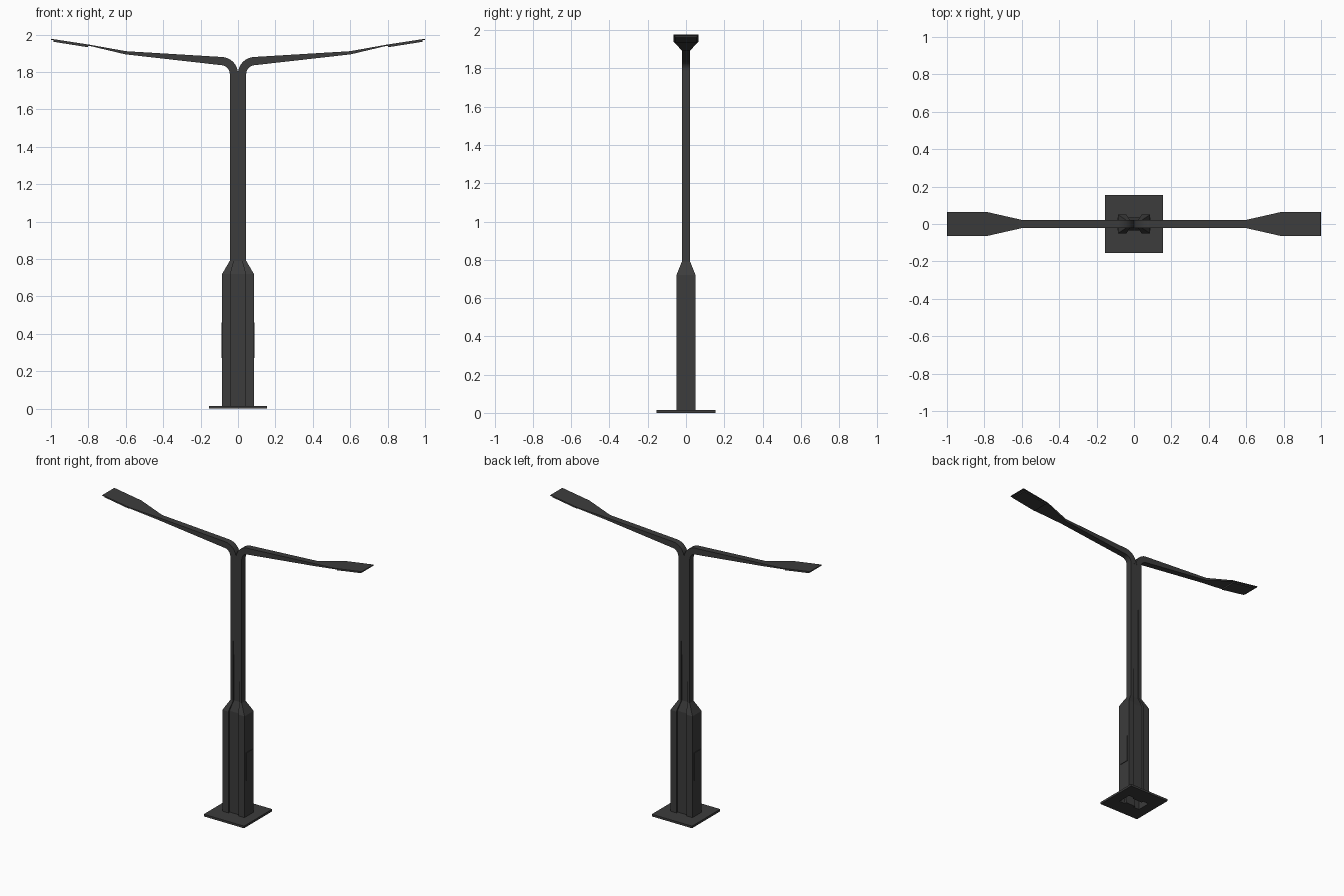
import bpy, bmesh, math

old = bpy.data.objects.get("Cube")
if old:
    bpy.data.objects.remove(old, do_unlink=True)

# One dark painted metal
COL = (0.045, 0.045, 0.045, 1)
metal = bpy.data.materials.new("dark_grey_metal")
metal.use_nodes = True
metal.diffuse_color = COL
metal.node_tree.nodes["Principled BSDF"].inputs["Base Color"].default_value = COL


def finish(name, bm, smooth=False):
    bmesh.ops.recalc_face_normals(bm, faces=bm.faces)
    mesh = bpy.data.meshes.new(name)
    bm.to_mesh(mesh)
    bm.free()
    mesh.materials.append(metal)
    ob = bpy.data.objects.new(name, mesh)
    bpy.context.collection.objects.link(ob)
    if smooth:
        bpy.ops.object.select_all(action='DESELECT')
        ob.select_set(True)
        bpy.context.view_layer.objects.active = ob
        bpy.ops.object.shade_smooth_by_angle(angle=math.radians(25))
    return ob


def loft(name, rings, cap_start=True, cap_end=True, smooth=False):
    """Skin a list of closed rings with equal point counts."""
    bm = bmesh.new()
    loops = [[bm.verts.new(p) for p in ring] for ring in rings]
    n = len(loops[0])
    for a, b in zip(loops, loops[1:]):
        for i in range(n):
            j = (i + 1) % n
            bm.faces.new((a[i], a[j], b[j], b[i]))
    if cap_start:
        bm.faces.new(loops[0])
    if cap_end:
        bm.faces.new(loops[-1])
    return finish(name, bm, smooth)


def h_ring(z, half_x, groove_x, half_y, web_y):
    """Post section with a groove down the front and the back."""
    quarter = [(half_x, half_y), (groove_x, half_y), (groove_x, web_y)]
    pts = quarter + [(-x, y) for x, y in reversed(quarter)]
    pts += [(-x, -y) for x, y in pts]
    return [(x, y, z) for x, y in pts]


def ribbon_ring(side, top, bottom, half_y):
    """Rectangular arm section from a top and a bottom edge point."""
    return [(side * top[0], -half_y, top[1]), (side * top[0], half_y, top[1]),
            (side * bottom[0], half_y, bottom[1]), (side * bottom[0], -half_y, bottom[1])]


def box(name, size, centre):
    bm = bmesh.new()
    bmesh.ops.create_cube(bm, size=1)
    bmesh.ops.scale(bm, vec=size, verts=bm.verts)
    bmesh.ops.translate(bm, vec=centre, verts=bm.verts)
    return finish(name, bm)


# Grooved post: wide foot, tapered shoulder, slim shaft
foot = (0.085, 0.04, 0.05, 0.035)
loft("post", [h_ring(0.01, *foot), h_ring(0.72, *foot),
              h_ring(0.79, 0.044, 0.022, 0.022, 0.014),
              h_ring(1.79, 0.044, 0.020, 0.022, 0.021)], cap_start=False)

# Square base plate, open below into the hollow post
plate = box("base_plate", (0.31, 0.31, 0.015), (0, 0, 0.0075))
cutter = loft("post_hole_cutter", [h_ring(z, 0.083, 0.038, 0.048, 0.033) for z in (-0.1, 0.1)])
cutter.hide_render = True
cut = plate.modifiers.new("post_hole", 'BOOLEAN')
cut.operation = 'DIFFERENCE'
cut.object = cutter
cut.solver = 'EXACT'
bpy.context.view_layer.objects.active = plate
bpy.ops.object.modifier_apply(modifier=cut.name)
bpy.data.objects.remove(cutter, do_unlink=True)

# Arms, lamp panels and service doors on both sides
for side, label in ((1, "left"), (-1, "right")):
    rings = []
    cx, cz = 0.09, 1.79
    for k in range(9):
        a = math.radians(180 - 85 * k / 8)
        rim = [(cx + r * math.cos(a), cz + r * math.sin(a)) for r in (0.09, 0.046)]
        rings.append(ribbon_ring(side, *rim, 0.022))
    for x, top, thick, half_y in ((0.6, 1.911, 0.017, 0.022),
                                  (0.79, 1.945, 0.006, 0.065),
                                  (0.998, 1.977, 0.006, 0.065)):
        rings.append(ribbon_ring(side, (x, top), (x + 0.002, top - thick), half_y))
    loft(label + "_arm", rings, smooth=True)

    loft(label + "_lamp_panel",
         [ribbon_ring(side, (0.8, 1.943), (0.802, 1.932), 0.058),
          ribbon_ring(side, (0.984, 1.972), (0.986, 1.961), 0.058)])

    box(label + "_service_door", (0.008, 0.07, 0.19), (side * 0.085, 0, 0.365))
